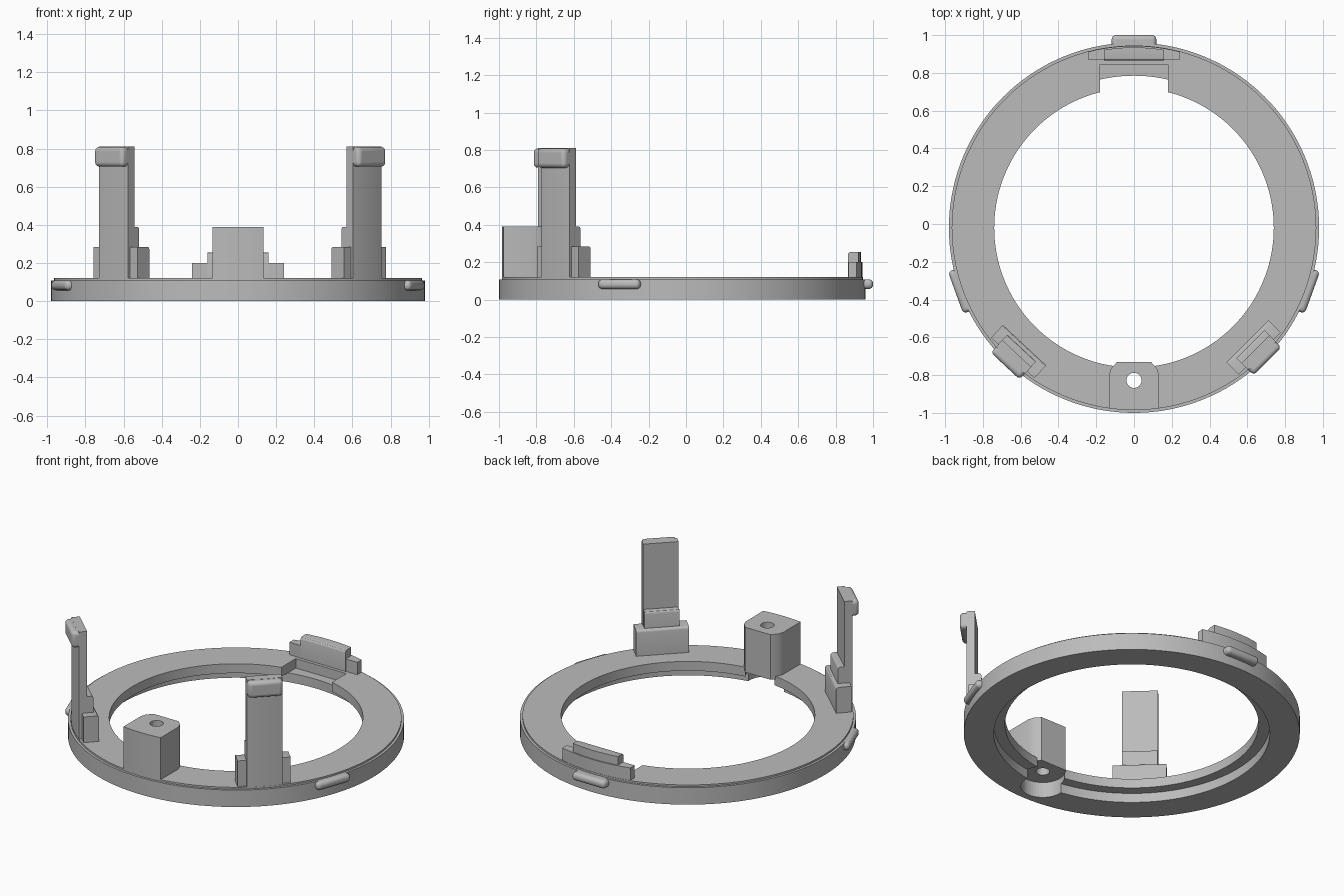
import bpy, bmesh, math
from mathutils import Matrix

if "Cube" in bpy.data.objects:
    bpy.data.objects.remove(bpy.data.objects["Cube"])

grey = bpy.data.materials.new("plain grey")
grey.use_nodes = True
COLOR = (0.5, 0.5, 0.5, 1)
grey.diffuse_color = COLOR
grey.node_tree.nodes["Principled BSDF"].inputs["Base Color"].default_value = COLOR

CENTRE_Y = -0.02   # ring axis
RIM = 0.965        # radius of the raised top face
TOP = 0.12         # height of the ring


def finish(name, bm, angle=90):
    """Make an object; local +y points outward at the given angle."""
    bmesh.ops.recalc_face_normals(bm, faces=bm.faces)
    bm.transform(Matrix.Translation((0, CENTRE_Y, 0))
                 @ Matrix.Rotation(math.radians(angle - 90), 4, 'Z'))
    mesh = bpy.data.meshes.new(name)
    bm.to_mesh(mesh)
    bm.free()
    ob = bpy.data.objects.new(name, mesh)
    bpy.context.collection.objects.link(ob)
    mesh.materials.append(grey)
    return ob


def smooth(ob):
    bpy.ops.object.select_all(action='DESELECT')
    ob.select_set(True)
    bpy.context.view_layer.objects.active = ob
    bpy.ops.object.shade_smooth_by_angle(angle=math.radians(30))


def prism(name, outline, z0, z1, angle=90, inner_round=0):
    bm = bmesh.new()
    face = bm.faces.new([bm.verts.new((x, y, z0)) for x, y in outline])
    ext = bmesh.ops.extrude_face_region(bm, geom=[face])["geom"]
    for v in ext:
        if isinstance(v, bmesh.types.BMVert):
            v.co.z = z1
    if inner_round:
        y_in = min(y for x, y in outline)
        edges = [e for e in bm.edges
                 if all(v.co.z > z1 - 1e-4 and v.co.y < y_in + 1e-4 for v in e.verts)]
        bmesh.ops.bevel(bm, geom=edges, offset=inner_round, segments=3,
                        affect='EDGES', profile=0.5)
    return finish(name, bm, angle)


def rect(half, y0, y1):
    return [(-half, y0), (half, y0), (half, y1), (-half, y1)]


def arc(half, radius, steps=10):
    xs = [half - 2 * half * i / steps for i in range(steps + 1)]
    return [(x, math.sqrt(radius ** 2 - x * x)) for x in xs]


def sector(half, y0, radius):
    return [(-half, y0), (half, y0)] + arc(half, radius)


def circle(cx, cy, r, n=48):
    return [(cx + r * math.cos(math.tau * i / n), cy + r * math.sin(math.tau * i / n))
            for i in range(n)]


def rounded_box(name, half, y0, y1, z0, z1, angle, r):
    ob = prism(name, rect(half, y0, y1), z0, z1, angle)
    mod = ob.modifiers.new("rounding", 'BEVEL')
    mod.width, mod.segments = r, 4
    smooth(ob)
    return ob


def cut(ob, cutter):
    mod = ob.modifiers.new("cut", 'BOOLEAN')
    mod.operation, mod.solver, mod.object = 'DIFFERENCE', 'EXACT', cutter
    cutter.hide_render = True
    cutter.hide_set(True)


# Ring: revolved section with an inner flange over a counterbore
section = [(0.805, 0), (0.98, 0), (0.98, 0.109), (RIM, 0.109),
           (RIM, TOP), (0.74, TOP), (0.74, 0.06), (0.805, 0.06)]
bm = bmesh.new()
N = 144
loops = []
for i in range(N):
    a = math.tau * i / N
    loops.append([bm.verts.new((r * math.cos(a), r * math.sin(a), z)) for r, z in section])
for i in range(N):
    p, q = loops[i], loops[(i + 1) % N]
    for j in range(len(section)):
        k = (j + 1) % len(section)
        bm.faces.new((p[j], q[j], q[k], p[k]))
ring = finish("ring", bm)
smooth(ring)

# Notch in the flange at the back, and pocket below the screw block
cut(ring, prism("notch_cutter", rect(0.18, 0.6, 0.865), 0.059, 0.3))
SCREW = 0.808
cut(ring, prism("pocket_cutter", circle(0, SCREW, 0.128), -0.1, 0.3, 270))

# Screw block at the front with a through hole
block_outline = [(-0.133, 0.78), (-0.122, 0.745), (-0.09, 0.71),
                 (0.09, 0.71), (0.122, 0.745), (0.133, 0.78)] + arc(0.133, RIM)
block = prism("screw_block", block_outline, 0.1, 0.39, 270)
smooth(block)
cut(block, prism("screw_hole_cutter", circle(0, SCREW, 0.04, 32), -0.1, 0.6, 270))

# Stepped tab at the back
smooth(prism("back_tab_base", sector(0.242, 0.888, RIM - 0.002), 0.11, 0.2))
smooth(prism("back_tab_top", sector(0.16, 0.885, 0.955), 0.115, 0.255, 90, 0.015))

# Tall snap clips at the front corners
for side, angle in (("right", 227), ("left", 315)):
    smooth(prism(side + "_clip_base", rect(0.157, 0.85, 0.942), 0.11, 0.285, angle, 0.015))
    smooth(prism(side + "_clip_step", rect(0.104, 0.872, 0.93), 0.2, 0.39, angle, 0.015))
    smooth(prism(side + "_clip_arm", sector(0.105, 0.91, RIM - 0.001), 0.11, 0.81, angle))
    rounded_box(side + "_clip_head", 0.104, 0.93, 1.0, 0.705, 0.809, angle, 0.022)

# Rounded bumps on the outer wall
for name, angle, reach in (("back", 90, 1.02), ("right", 200, 1.005), ("left", 340, 1.005)):
    rounded_box(name + "_bump", 0.118, 0.94, reach, 0.057, 0.109, angle, 0.022)
